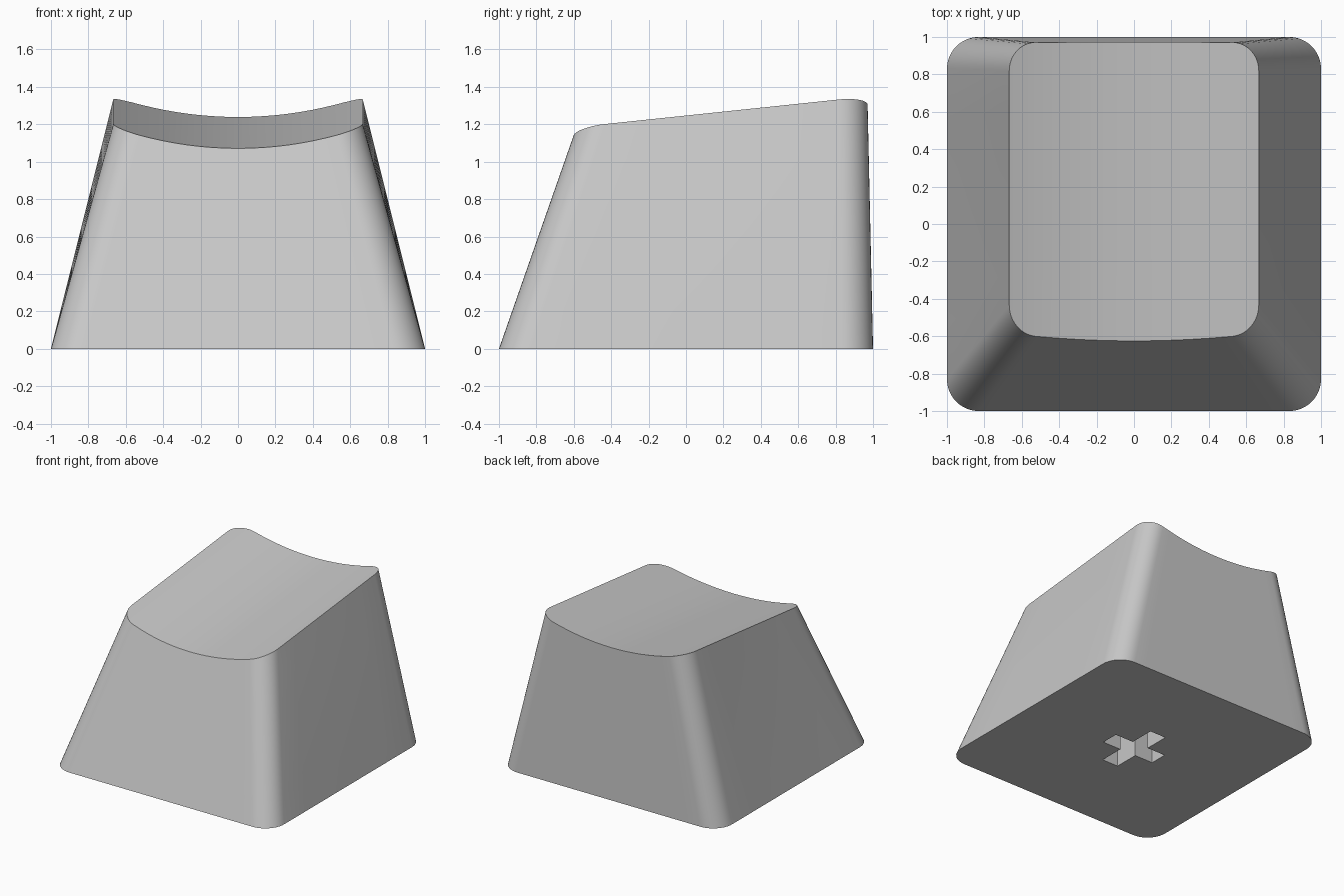
import bpy, bmesh, math
from mathutils import Vector

if "Cube" in bpy.data.objects:
    bpy.data.objects.remove(bpy.data.objects["Cube"])

TILT, DISH_R, DISH_Z, RIM_Z = 0.105, 2.08, 1.137, 1.247
RINGS, ARC, SPAN, SIDE = 6, 10, 16, 6

grey = bpy.data.materials.new("light grey plastic")
grey.diffuse_color = (0.58, 0.58, 0.58, 1)
grey.use_nodes = True
grey.node_tree.nodes["Principled BSDF"].inputs["Base Color"].default_value = grey.diffuse_color


def outline(hx, y0, y1, r):
    """Rounded rectangle as a front row and a back row with matching x."""
    cols = []
    for i in range(ARC + 1):
        a = math.pi / 2 * i / ARC
        cols.append((-hx + r - r * math.cos(a), r - r * math.sin(a)))
    for i in range(1, SPAN):
        cols.append(((hx - r) * (2 * i / SPAN - 1), 0.0))
    cols += [(-x, d) for x, d in reversed(cols[:ARC + 1])]
    front = [Vector((x, y0 + d, 0)) for x, d in cols]
    back = [Vector((x, y1 - d, 0)) for x, d in cols]
    right = [front[-1].lerp(back[-1], i / SIDE) for i in range(1, SIDE)]
    left = [back[0].lerp(front[0], i / SIDE) for i in range(1, SIDE)]
    return front + right + back[::-1] + left, len(cols)


def dish(p):
    """Height of the tilted cylindrical top."""
    return DISH_Z + TILT * p.y + DISH_R - math.sqrt(DISH_R ** 2 - p.x ** 2)


def finish(bm, name):
    bmesh.ops.recalc_face_normals(bm, faces=bm.faces)
    mesh = bpy.data.meshes.new(name)
    bm.to_mesh(mesh)
    bm.free()
    mesh.materials.append(grey)
    ob = bpy.data.objects.new(name, mesh)
    bpy.context.collection.objects.link(ob)
    return ob


# Key body: tapered walls running up to the dished rim
base, n = outline(1.0, -1.0, 1.0, 0.17)
top, _ = outline(0.667, -0.585, 0.97, 0.15)
bm = bmesh.new()
columns = []
for b, t in zip(base, top):
    t.z = RIM_Z + TILT * t.y
    k = 1.0
    for _ in range(12):
        k = dish(b.lerp(t, k)) / t.z
    columns.append([bm.verts.new(b.lerp(t, k * i / RINGS)) for i in range(RINGS + 1)])
count = len(columns)
for i in range(count):
    a, b = columns[i], columns[(i + 1) % count]
    for j in range(RINGS):
        bm.faces.new((a[j], b[j], b[j + 1], a[j + 1]))
bm.faces.new([c[0] for c in reversed(columns)])

# Dished top: strips from the front rim to the back rim
rim = [c[-1] for c in columns]
front, right = rim[:n], rim[n:n + SIDE - 1]
back, left = rim[n + SIDE - 1:2 * n + SIDE - 1][::-1], rim[2 * n + SIDE - 1:]
for i in range(n - 1):
    loop = [front[i], front[i + 1]]
    if i == n - 2:
        loop += right
    loop += [back[i + 1], back[i]]
    if i == 0:
        loop += left
    bm.faces.new(loop)
key = finish(bm, "key_cap")

# Cross-shaped stem socket cut into the underside
lx, ly, w, depth = 0.24, 0.28, 0.073, 0.45
quarter = [(lx, w), (w, w), (w, ly)]
cross = []
for sx, sy in ((1, 1), (-1, 1), (-1, -1), (1, -1)):
    pts = [(x * sx, y * sy) for x, y in quarter]
    cross += pts if sx * sy > 0 else pts[::-1]
bm = bmesh.new()
face = bm.faces.new([bm.verts.new((x, y, -0.2)) for x, y in cross])
ext = bmesh.ops.extrude_face_region(bm, geom=[face])
bmesh.ops.translate(bm, vec=(0, 0, 0.2 + depth),
                    verts=[v for v in ext["geom"] if isinstance(v, bmesh.types.BMVert)])
cutter = finish(bm, "socket_cutter")
cutter.hide_render = True

cut = key.modifiers.new("stem socket", 'BOOLEAN')
cut.operation, cut.solver, cut.object = 'DIFFERENCE', 'EXACT', cutter
bpy.context.view_layer.objects.active = key
key.select_set(True)
bpy.ops.object.modifier_apply(modifier=cut.name)
bpy.data.objects.remove(cutter)
bpy.ops.object.shade_smooth_by_angle(angle=math.radians(30))
